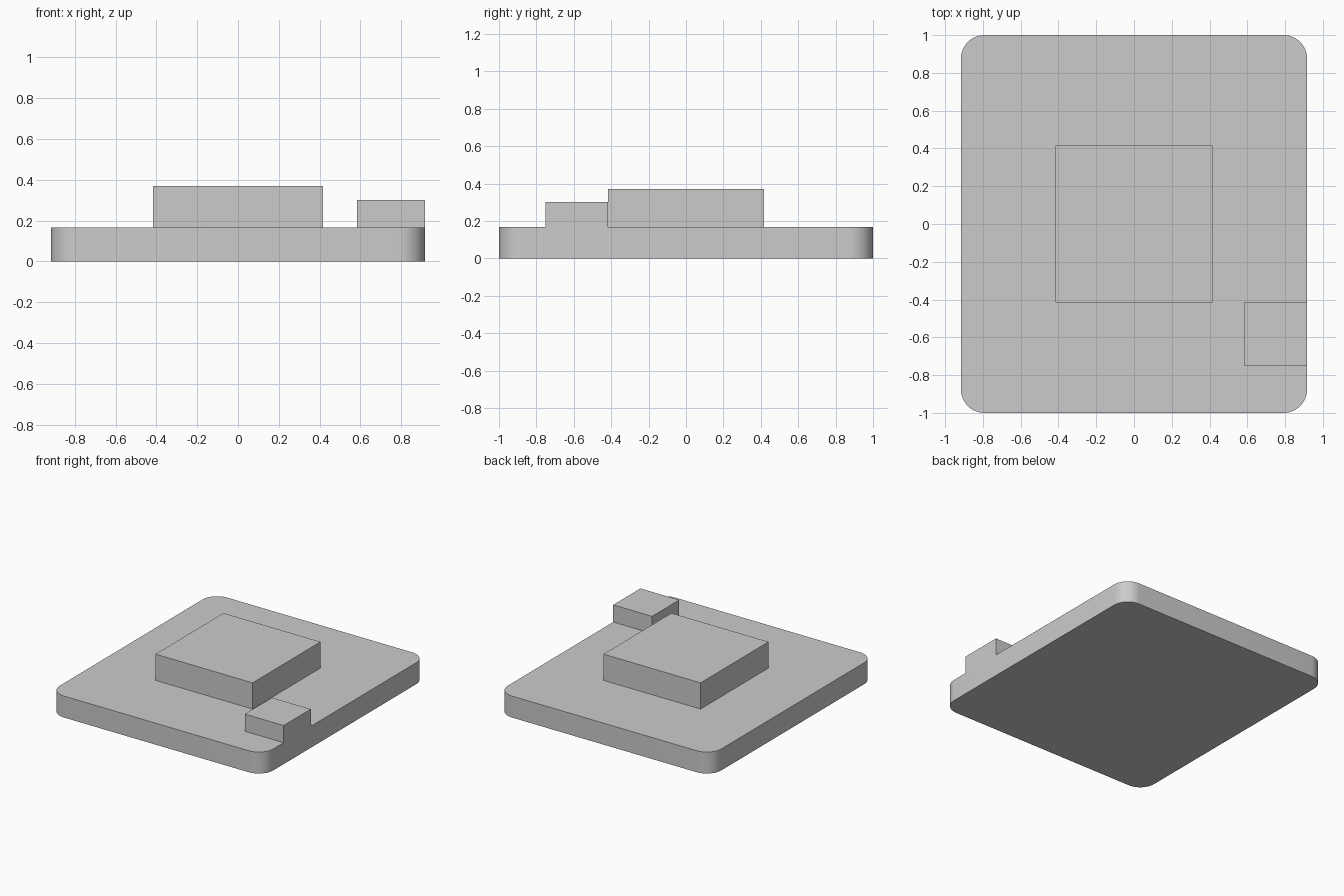
import bpy
import bmesh

cube = bpy.data.objects.get("Cube")
if cube:
    bpy.data.objects.remove(cube, do_unlink=True)

U = 1 / 12  # design module

grey = bpy.data.materials.new("light_grey")
grey.use_nodes = True
colour = (0.6, 0.6, 0.6, 1)
grey.diffuse_color = colour
grey.node_tree.nodes["Principled BSDF"].inputs["Base Color"].default_value = colour


def block(name, low, high, radius=0, open_bottom=False):
    """Box between two corners, with optional rounded upright edges."""
    bm = bmesh.new()
    bmesh.ops.create_cube(bm, size=1)
    for v in bm.verts:
        v.co = [h if c > 0 else l for c, l, h in zip(v.co, low, high)]
    if open_bottom:
        bottom = [f for f in bm.faces if f.normal.z < -0.5]
        bmesh.ops.delete(bm, geom=bottom, context='FACES_ONLY')
    if radius:
        upright = [e for e in bm.edges
                   if abs(e.verts[0].co.z - e.verts[1].co.z) > 0.01]
        bmesh.ops.bevel(bm, geom=upright, offset=radius, segments=12,
                        profile=0.5, affect='EDGES')
    mesh = bpy.data.meshes.new(name)
    bm.to_mesh(mesh)
    bm.free()
    mesh.materials.append(grey)
    obj = bpy.data.objects.new(name, mesh)
    bpy.context.collection.objects.link(obj)
    if radius:
        bpy.ops.object.select_all(action='DESELECT')
        obj.select_set(True)
        bpy.context.view_layer.objects.active = obj
        bpy.ops.object.shade_smooth_by_angle()
    return obj


top = 2 * U
# Rounded board
block("base_plate", (-11 * U, -12 * U, 0), (11 * U, 12 * U, top), radius=1.5 * U)
# Large block in the middle
block("centre_block", (-5 * U, -5 * U, top), (5 * U, 5 * U, 0.37), open_bottom=True)
# Small block flush with the left edge
block("edge_block", (7 * U, -9 * U, top), (11 * U, -5 * U, 0.30), open_bottom=True)
